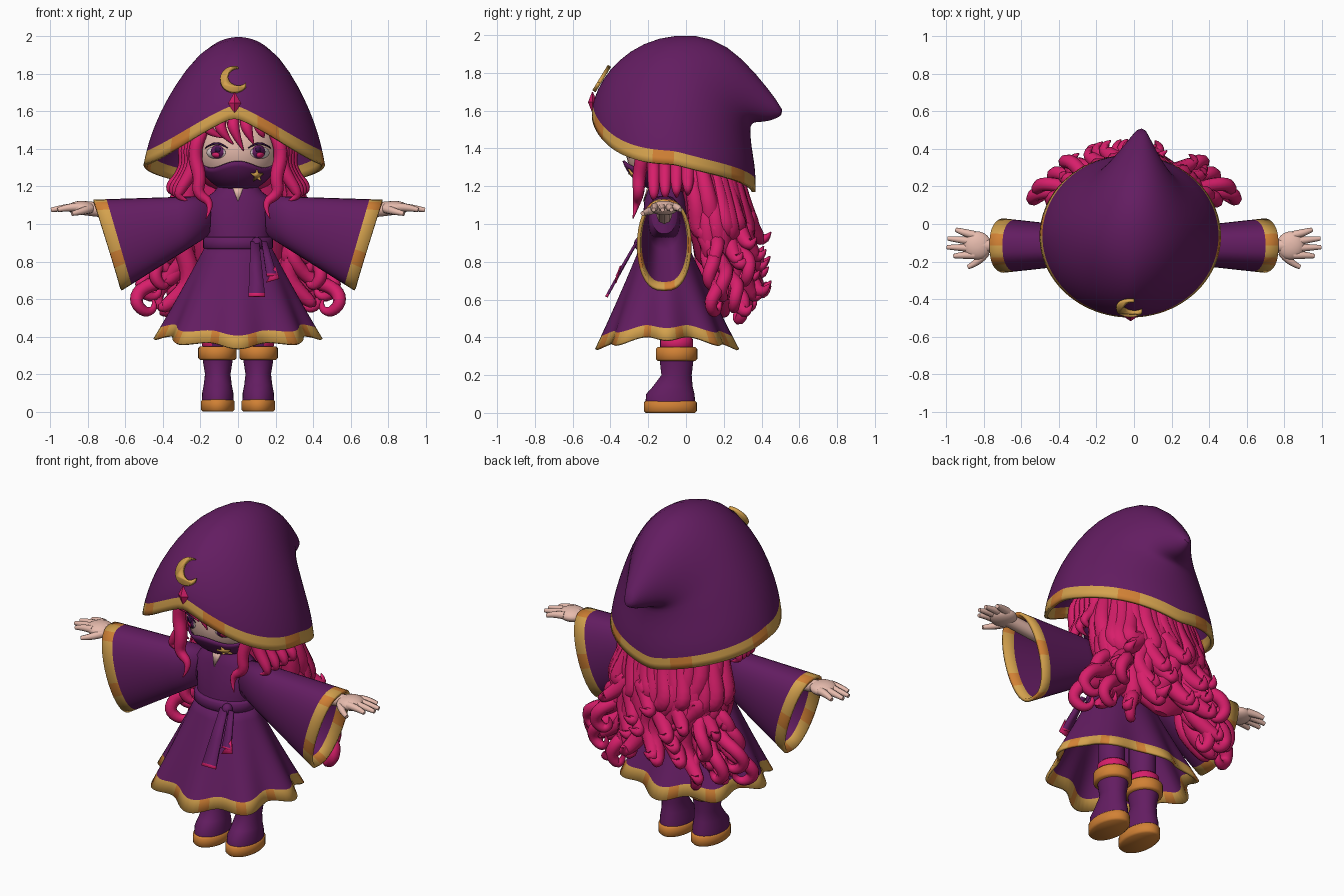
import bpy, random
from math import sin, cos, pi, radians, sqrt
from mathutils import Vector

if "Cube" in bpy.data.objects:
    bpy.data.objects.remove(bpy.data.objects["Cube"], do_unlink=True)
rnd = random.Random(4)


def material(name, *rgb):
    mat = bpy.data.materials.new(name)
    mat.use_nodes = True
    mat.diffuse_color = (*rgb, 1)
    mat.node_tree.nodes["Principled BSDF"].inputs["Base Color"].default_value = (*rgb, 1)
    return mat


PURPLE = material("purple cloth", .125, .012, .12)
PINK = material("pink hair", .68, .013, .145)
GOLD = material("gold trim", .66, .36, .075)
ORANGE = material("orange leather", .64, .22, .035)
SKIN = material("skin", .8, .5, .42)
WHITE = material("eye white", .85, .72, .72)
DARK = material("dark violet", .045, .008, .07)
CLOTH = [PURPLE, GOLD, ORANGE]


def finish(name, mesh, mats, mirror=False, thick=0, subsurf=0, angle=50):
    """Link the mesh, shade it and add its modifiers."""
    obj = bpy.data.objects.new(name, mesh)
    bpy.context.collection.objects.link(obj)
    for mat in mats:
        mesh.materials.append(mat)
    bpy.ops.object.select_all(action='DESELECT')
    obj.select_set(True)
    bpy.context.view_layer.objects.active = obj
    bpy.ops.object.shade_smooth_by_angle(angle=radians(angle))
    if subsurf:
        modifier = obj.modifiers.new("smooth", 'SUBSURF')
        modifier.levels = modifier.render_levels = subsurf
    if thick:
        obj.modifiers.new("thickness", 'SOLIDIFY').thickness = thick
    if mirror:
        obj.modifiers.new("mirror", 'MIRROR')


def loft(name, rings, mats, rule=None, closed=True, caps="", **options):
    """Skin a list of equal rings; rule(row, column) picks the material."""
    count = len(rings[0])
    faces, slots = [], []
    for i in range(len(rings) - 1):
        for j in range(count if closed else count - 1):
            low, nxt = i*count, (j + 1) % count
            faces.append((low + j, low + nxt, low + count + nxt, low + count + j))
            slots.append(rule(i, j) if rule else 0)
    if "bottom" in caps:
        faces.append(tuple(reversed(range(count))))
    if "top" in caps:
        faces.append(tuple(range(count*(len(rings) - 1), count*len(rings))))
    mesh = bpy.data.meshes.new(name)
    mesh.from_pydata([point for ring in rings for point in ring], [], faces)
    for face, slot in zip(mesh.polygons, slots):
        face.material_index = slot
    finish(name, mesh, mats, **options)


def oval_ring(centre, u, v, count=32, power=1):
    ring = []
    for j in range(count):
        a = 2*pi*j/count
        side = abs(sin(a))**power*(1 if sin(a) > 0 else -1)
        ring.append(Vector(centre) + Vector(u)*cos(a) + Vector(v)*side)
    return ring


def lathe(name, x, rows, mat, **options):
    """Upright oval rings from rows of height, depth centre and half sizes."""
    rings = [oval_ring((x, y, z), (0, -ry, 0), (rx, 0, 0)) for z, y, rx, ry in rows]
    loft(name, rings, [mat], caps="bottom top", **options)


def band(name, x, y, low, high, rx, ry, mat, soft=.01, **options):
    """Upright oval drum with softened rims."""
    rows = [(z, y, rx - inset, ry - inset) for z, inset in
            ((low, soft), (low + soft, 0), (high - soft, 0), (high, soft))]
    lathe(name, x, rows, mat, **options)


def ball(name, centre, radii, mat, **options):
    x, y, z = centre
    turns = [pi*k/20 for k in range(1, 20)]
    rows = [(z - radii[2]*cos(t), y, radii[0]*sin(t), radii[1]*sin(t)) for t in turns]
    lathe(name, x, rows, mat, **options)


def strands(name, paths, mat, profile=(.6, 1, 1, .9, .6, .08), **options):
    """Tapered locks swept along point paths."""
    curve = bpy.data.curves.new(name, 'CURVE')
    curve.dimensions, curve.bevel_depth, curve.bevel_resolution = '3D', 1, 2
    curve.resolution_u, curve.use_fill_caps = 4, True
    for points, width in paths:
        spline = curve.splines.new('NURBS')
        spline.points.add(len(points) - 1)
        for k, point in enumerate(points):
            spline.points[k].co = (*point, 1)
            place = k/(len(points) - 1)*(len(profile) - 1)
            i = min(int(place), len(profile) - 2)
            spline.points[k].radius = width*(profile[i] + (profile[i + 1] - profile[i])*(place - i))
        spline.order_u, spline.use_endpoint_u = 3, True
    swept = bpy.data.objects.new(name + " path", curve)
    bpy.context.collection.objects.link(swept)
    graph = bpy.context.evaluated_depsgraph_get()
    mesh = bpy.data.meshes.new_from_object(swept.evaluated_get(graph))
    bpy.data.objects.remove(swept, do_unlink=True)
    mesh.materials.clear()
    finish(name, mesh, [mat], **options)


def plate(name, points, mat, thick=.008, **options):
    mesh = bpy.data.meshes.new(name)
    mesh.from_pydata(points, [], [tuple(range(len(points)))])
    finish(name, mesh, [mat], thick=thick, **options)


def hem_colour(i, j):
    return 0 if i else 2 if j % 8 in (2, 3) else 1


# Hood: front edge, back edge (y, z) and half width per station, rim to tip
stations = [(-.5, 1.57, .37, 1.165, .485), (-.5, 1.635, .37, 1.23, .473), (-.47, 1.72, .365, 1.31, .447),
            (-.41, 1.82, .345, 1.42, .4), (-.3, 1.92, .34, 1.5, .34), (-.15, 1.99, .345, 1.53, .275),
            (.05, 2.01, .37, 1.54, .2), (.22, 1.95, .41, 1.54, .135), (.37, 1.8, .46, 1.55, .075),
            (.5, 1.63, .52, 1.58, .02)]
rings = []
for i, (fy, fz, by, bz, width) in enumerate(stations):
    lean = .06*(i/9)**2 - .02
    ring = oval_ring((lean, (fy + by)/2, (fz + bz)/2), (0, (fy - by)/2, (fz - bz)/2), (width, 0, 0), 48)
    fade = min(1, max(0, 5 - i)/4)
    for j, point in enumerate(ring):
        a = 2*pi*min(j, 48 - j)/48
        sway = sin(2*a)
        point.z -= fade*(.05*sin(a)**2 + (.1 if sway > 0 else .04)*sway)
    rings.append(ring)
loft("hood", rings, CLOTH, hem_colour, caps="top", thick=.02, subsurf=1, angle=80)

# Moon badge and gem on the hood
arcs = [(.075*cos(radians(75 + 12.5*k)), .075*sin(radians(75 + 12.5*k))) for k in range(21)]
arcs += [(.022 + .055*cos(radians(318 - 12*k)), .014 + .055*sin(radians(318 - 12*k))) for k in range(20)]
plate("moon_badge", [(x - .02, z*.55 - .455, 1.775 + z*.9) for x, z in arcs], GOLD, .02)
gem = [oval_ring((-.018, -.495, 1.645 + z), (0, -r*.7, 0), (r, 0, 0), 4) for z, r in ((-.055, .003), (0, .034), (.055, .003))]
loft("hood_gem", gem, [PINK], caps="bottom top", angle=10)

# Head, neck and hair cap
HEAD, SIZE = Vector((0, -.1, 1.4)), Vector((.225, .22, .225))
ball("head", HEAD, SIZE, SKIN)
ball("hair_cap", (0, .06, 1.43), (.29, .25, .28), PINK)
band("neck", 0, -.11, 1.08, 1.28, .06, .06, SKIN)


def on_face(x, z, lift):
    return (x, HEAD.y - SIZE.y*sqrt(1 - (x/SIZE.x)**2 - ((z - HEAD.z)/SIZE.z)**2) - lift, z)


# Face mask with star
rows = []
for k in range(11):
    row = []
    for j in range(33):
        a = radians(150*j/32 - 75)
        e = radians((66 + 5*cos(4*a))*k/10 - 88)
        bulge = SIZE.y + .02
        row.append(HEAD + Vector((SIZE.x*cos(e)*sin(a), -bulge*cos(e)*cos(a), SIZE.z*sin(e)))*1.03)
    rows.append(row)
loft("face_mask", rows, [PURPLE], closed=False, thick=.012)
star = [((.015 if k % 2 else .034), pi*k/5) for k in range(10)]
plate("mask_star", [on_face(.1 + r*sin(a), 1.26 + r*cos(a), .034) for r, a in star], GOLD)

# Eyes in layers, with a lash line
for name, x, z, rx, rz, lift, mat in (("eye_white", .118, 1.38, .05, .032, .006, WHITE),
                                      ("iris", .112, 1.385, .034, .036, .01, PURPLE),
                                      ("iris_glow", .12, 1.368, .02, .014, .014, PINK),
                                      ("pupil", .11, 1.398, .015, .016, .014, DARK)):
    turns = [pi*k/10 for k in range(20)]
    plate(name, [on_face(x + rx*cos(t), z + rz*sin(t), lift) for t in turns], mat, .004, mirror=True)
lash = [on_face(.055 + .015*k, 1.405 + .025*sin(pi*k/8), .012) for k in range(9)]
strands("eyelash", [(lash, .006)], DARK, (.4, 1, 1, .5), mirror=True)

# Fringe sweeping to one side in the middle
strands("fringe", [([(.045*k, -.22, 1.62), (.07*k - .03, -.32, 1.56), (.07*k - .02, -.35, 1.49),
                     (.055*k + .03, -.335, 1.39 + .035*abs(k))], .036) for k in range(-2, 3)], PINK)

# Wavy locks framing the face: the front one hangs to the chest
framing = [([(.14, -.18, 1.57), (.21, -.24, 1.47), (.235, -.23, 1.36), (.2, -.25, 1.25), (.22, -.25, 1.16),
             (.13, -.26, 1.11), (.17, -.28, 1.03)], .038)]
for k in range(4):
    x, y, end = .23 + .015*k, .06*k - .17, 1.12 + .01*k
    framing.append(([(x - .05, y + .06, 1.55), (x + .02, y, 1.43), (x, y, 1.32), (x + .04, y, 1.24),
                     (x + .08, y, end + .06), (x + .09, y, end + .02), (x + .03, y, end)], .036))
strands("framing_locks", framing, PINK, mirror=True)

# Long curls flicking out at the sides and back: direction, end height, reach
curls = []
for turn, end, reach in ((6, .56, .34), (16, .64, .32), (4, .7, .24), (12, .78, .2), (35, .58, .27),
                         (55, .72, .27), (70, .52, .2)):
    path = [(0, 0, 1.2), (.25, .1, 1), (.2, -.1, end + .27), (.55, .1, end + .14), (.95, .05, end + .1),
            (1.03, -.1, end + .02), (.85, 0, end - .04), (.7, .1, end), (.78, .12, end + .05)]
    out = Vector((cos(radians(turn)), sin(radians(turn)), 0))*reach
    across = Vector((-out.y, out.x, 0))
    curls.append(([Vector((.2, .12, z)) + out*part + across*swirl for part, swirl, z in path], .04))
strands("side_curls", curls, PINK, mirror=True)

# Back hair: a core with layered wavy locks
lathe("back_hair_core", 0, [(.64, .22, .05, .02), (.7, .21, .16, .06), (.82, .17, .25, .12), (1, .15, .27, .14),
                            (1.4, .09, .25, .15)], PINK)
locks = []
for layer in range(3):
    for i in range(11):
        a = 3.6*(i + layer/3)/10.6 - 1.8
        end = .58 + .13*layer + rnd.uniform(-.07, .07)
        wave, out = rnd.choice((-1, 1))*rnd.uniform(.03, .06), 1 + .06*layer
        path = ((.24, 0, .04, .2, 1.38), (.29*out, -wave/2, .1, .18, 1.15), (.29*out, wave, .12, .2*out, .97),
                (.29, -wave, .15, .16, end + .16), (.31, wave, .17, .19, end + .04),
                (.33, wave*2, .18, .24, end), (.34, wave, .19, .26, end + .05))
        locks.append(([(rx*sin(a) + dx, y + ry*cos(a), z) for rx, dx, y, ry, z in path], rnd.uniform(.05, .062)))
strands("back_locks", locks, PINK)

# Skirt with pleats, hem first
rings = []
for t in (1, .88, .72, .55, .35, .15, 0):
    ring = []
    for j in range(96):
        a = 2*pi*j/96
        fold = 1 + .075*t*cos(8*a)
        drop = t*(.55 - .05*sin(a)**2 + .012*cos(8*a))
        ring.append(((.165 + .255*t)*fold*sin(a), .015*t - .115 - (.12 + .235*t)*fold*cos(a), .9 - drop))
    rings.append(ring)
loft("skirt", rings, CLOTH, hem_colour, thick=.015)

# Bodice, open collar, sash and its tails
lathe("bodice", 0, [(.86, -.115, .17, .125), (.95, -.115, .17, .12), (1.13, -.11, .185, .11),
                    (1.17, -.11, .13, .095), (1.22, -.11, .09, .08)], PURPLE)
plate("collar_skin", [(-.035, -.2, 1.21), (0, -.228, 1.12), (.035, -.2, 1.21)], SKIN)
band("sash", 0, -.115, .865, .93, .187, .143, PURPLE)
ball("sash_knot", (.1, -.245, .895), (.03, .03, .035), PURPLE)
for name, start, tip, width in (("long_tail", (.09, -.255, .9), (.1, -.415, .61), .045),
                                ("short_tail", (.14, -.255, .9), (.18, -.36, .72), .028)):
    rows = [[Vector(start).lerp(tip, t) + Vector((side*width*(.5 + t/2), 0, 0)) for side in (-1, 1)]
            for t in (0, .5, .95, 1)]
    loft(name, rows, [PURPLE, PINK], lambda i, j: int(i == 2), closed=False, thick=.015)
plate("sash_tip", [(.15, -.375, .69), (.22, -.375, .71), (.2, -.35, .78)], PINK)

# Bell sleeves, hollow at the cuff
rings = []
for t in (0, .3, .6, .89, 1):
    top = Vector((.14 + .63*t, -.115, 1.15 - .02*t))
    low = Vector((.15 + .47*t, -.115, .94 - .295*t))
    rings.append(oval_ring((top + low)/2, (top - low)/2, (0, -.085 - .06*t, 0), 36, .75))
loft("sleeve", rings, CLOTH, lambda i, j: hem_colour(3 - i, j), thick=.018, mirror=True)

# Arms and hands
strands("arm", [([(.35, -.115, 1.04), (.6, -.115, 1.06), (.82, -.115, 1.085)], .04)], SKIN, (1, 1, .95), mirror=True)
ball("palm", (.835, -.115, 1.085), (.075, .075, .038), SKIN, mirror=True)
fingers = [([(.85, -.06 - .035*k, 1.09), (.91, -.045 - .04*k, 1.09), (1 - .02*(k - 1.6)**2, -.03 - .047*k, 1.075)], .023)
           for k in range(4)]
fingers.append(([(.79, -.15, 1.08), (.82, -.2, 1.07), (.885, -.23, 1.055)], .024))
strands("fingers", fingers, SKIN, (1, .95, .85, .5), mirror=True)

# Legs and boots
band("leg", .11, -.06, .3, .65, .072, .078, PURPLE, mirror=True)
band("stocking_band", .11, -.05, .34, .4, .082, .087, PINK, mirror=True)
lathe("boot", .108, [(.05, -.083, .084, .132), (.1, -.083, .083, .128), (.14, -.07, .075, .105),
                     (.2, -.05, .068, .08), (.3, -.05, .084, .092)], PURPLE, mirror=True, angle=60)
band("boot_sole", .108, -.083, 0, .065, .09, .14, ORANGE, mirror=True)
band("boot_cuff", .11, -.05, .275, .348, .102, .11, ORANGE, mirror=True)
